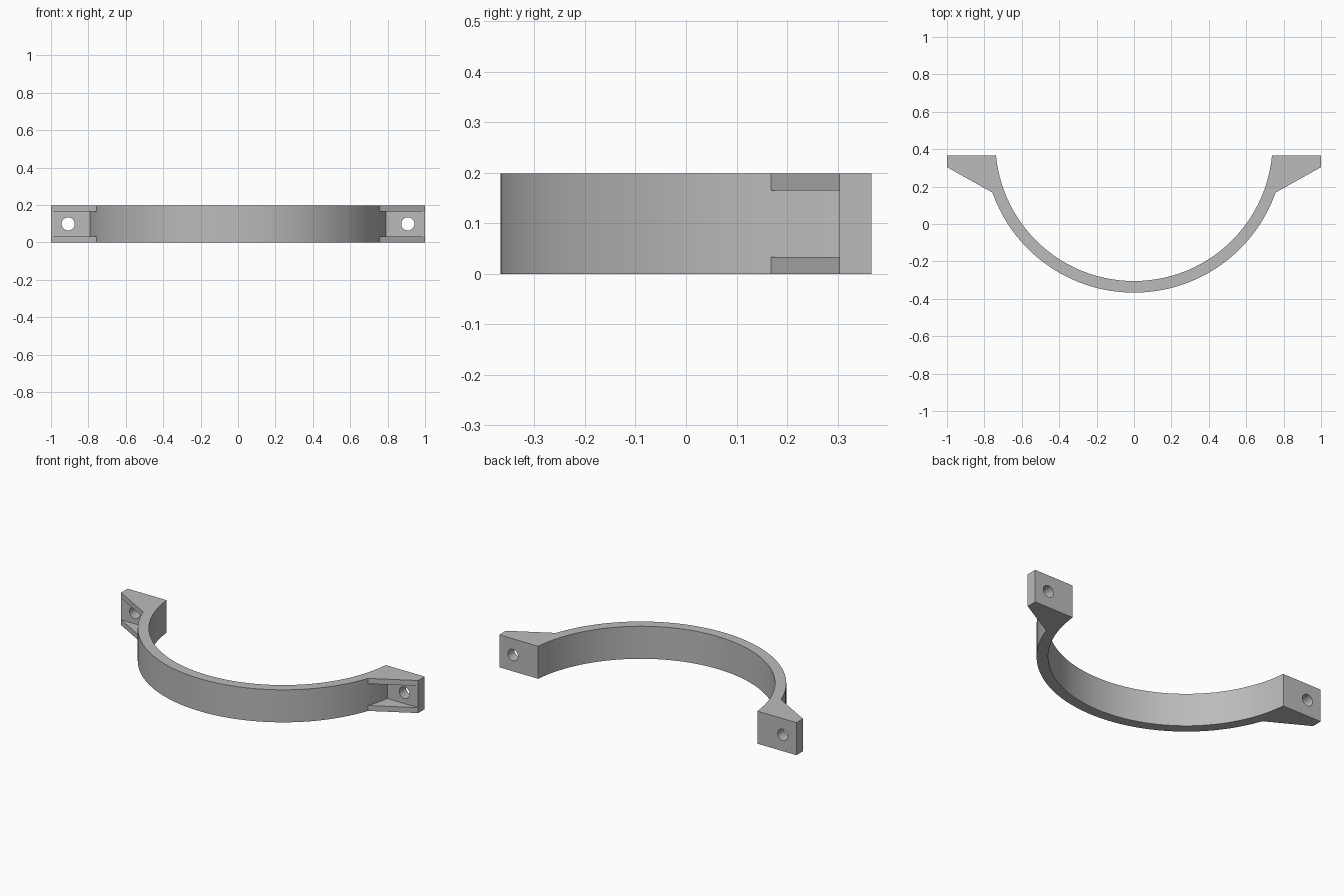
import bpy, bmesh
from math import asin, sin, cos, pi

HEIGHT, WALL = 0.198, 0.033
BACK, PLATE, RIB = 0.367, 0.304, 0.168      # y of back face, plate front, rib start
CENTRE, R_IN, R_OUT = 0.436, 0.741, 0.803

old = bpy.data.objects.get("Cube")
if old:
    bpy.data.objects.remove(old)

grey = bpy.data.materials.new("grey")
grey.use_nodes = True
colour = (0.5, 0.5, 0.5, 1)
grey.diffuse_color = colour
grey.node_tree.nodes["Principled BSDF"].inputs["Base Color"].default_value = colour


def angle_at(y, r):
    return asin((y - CENTRE) / r)


def arc(r, a, b, n):
    steps = [a + (b - a) * i / n for i in range(n + 1)]
    return [(r * cos(t), CENTRE + r * sin(t)) for t in steps]


def prism(name, outline, z0, z1):
    bm = bmesh.new()
    face = bm.faces.new([bm.verts.new((x, y, z0)) for x, y in outline])
    up = bmesh.ops.extrude_face_region(bm, geom=[face])["geom"]
    bmesh.ops.translate(bm, vec=(0, 0, z1 - z0),
                        verts=[g for g in up if isinstance(g, bmesh.types.BMVert)])
    bmesh.ops.recalc_face_normals(bm, faces=bm.faces)
    mesh = bpy.data.meshes.new(name)
    bm.to_mesh(mesh)
    bm.free()
    mesh.materials.append(grey)
    obj = bpy.data.objects.new(name, mesh)
    bpy.context.collection.objects.link(obj)
    return obj


# Half-ring band with a tapered ear at each end
a_in, a_out = angle_at(BACK, R_IN), angle_at(RIB, R_OUT)
outline = arc(R_OUT, -pi - a_out, a_out, 64)
outline += [(1, PLATE), (1, BACK)]
outline += arc(R_IN, a_in, -pi - a_in, 72)
outline += [(-1, BACK), (-1, PLATE)]
clamp = prism("half_clamp", outline, 0, HEIGHT)

# Pocket between the two ribs of each ear, and the bolt hole
cutters = []
for side, label in ((1, "left"), (-1, "right")):
    pocket = arc(R_OUT, a_out, angle_at(PLATE, R_OUT), 8)
    pocket += [(1.1, PLATE), (1.1, 0.1)]
    cutters.append(prism(label + "_pocket_cutter", [(side * x, y) for x, y in pocket],
                         WALL, HEIGHT - WALL))
    bpy.ops.mesh.primitive_cylinder_add(vertices=32, radius=0.035, depth=0.2,
                                        location=(side * 0.908, BACK, HEIGHT / 2),
                                        rotation=(pi / 2, 0, 0))
    hole = bpy.context.object
    hole.name = label + "_bolt_hole_cutter"
    hole.data.materials.append(grey)
    cutters.append(hole)

for cutter in cutters:
    cutter.hide_render = True
    cutter.hide_set(True)
    cut = clamp.modifiers.new(cutter.name, "BOOLEAN")
    cut.operation, cut.solver, cut.object = "DIFFERENCE", "EXACT", cutter

# Apply the cuts, then drop the cutters
bpy.context.view_layer.objects.active = clamp
bpy.ops.object.select_all(action="DESELECT")
clamp.select_set(True)
for cutter in cutters:
    bpy.ops.object.modifier_apply(modifier=cutter.name)
    bpy.data.objects.remove(cutter)
bpy.ops.object.shade_smooth_by_angle(angle=pi / 6)
